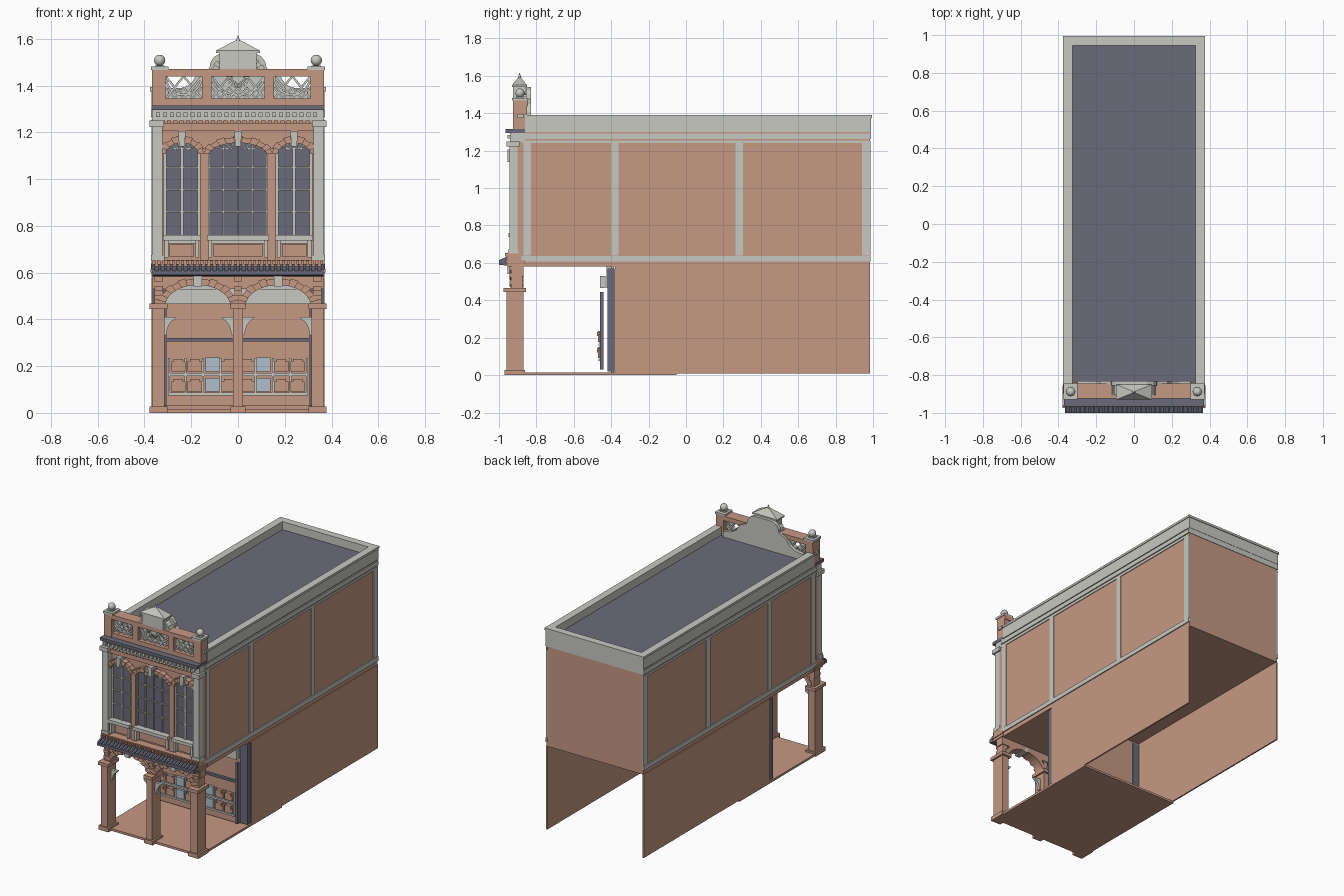
import bpy, bmesh, math
from mathutils import Matrix

if "Cube" in bpy.data.objects:
    bpy.data.objects.remove(bpy.data.objects["Cube"])

def mat(name, c):
    m = bpy.data.materials.new(name)
    m.diffuse_color = (*c, 1)
    m.use_nodes = True
    m.node_tree.nodes["Principled BSDF"].inputs["Base Color"].default_value = m.diffuse_color
    return m
BROWN = mat("terracotta", (0.56, 0.315, 0.23))
GREY = mat("pale stone", (0.58, 0.58, 0.54))
DARK = mat("slate", (0.148, 0.148, 0.195))
BLUE = mat("pale blue", (0.44, 0.53, 0.60))

def finish(name, bm, m):
    bmesh.ops.recalc_face_normals(bm, faces=bm.faces)
    me = bpy.data.meshes.new(name)
    bm.to_mesh(me)
    bm.free()
    me.materials.append(m)
    o = bpy.data.objects.new(name, me)
    bpy.context.collection.objects.link(o)
    return o

def add_prism(bm, pts, y0, y1):
    a = [bm.verts.new((x, y0, z)) for x, z in pts]
    b = [bm.verts.new((x, y1, z)) for x, z in pts]
    bm.faces.new(a)
    bm.faces.new(b[::-1])
    for i in range(len(pts)):
        j = (i + 1) % len(pts)
        bm.faces.new((a[j], a[i], b[i], b[j]))

def prisms(name, items, m):
    """items: (xz profile, y0, y1)"""
    bm = bmesh.new()
    for p, y0, y1 in items:
        add_prism(bm, p, y0, y1)
    return finish(name, bm, m)

def boxes(name, items, m):
    """items: (x0, x1, y0, y1, z0, z1)"""
    return prisms(name, [([(a, e), (b, e), (b, f), (a, f)], c, d) for a, b, c, d, e, f in items], m)

def both(items):
    """mirror boxes in x"""
    return items + [(-b, -a, c, d, e, f) for a, b, c, d, e, f in items]

def arch(cx, cz, rx, rz, t, n, y0, y1, a0=0.0):
    """voussoirs, every second one prouder"""
    out = []
    for i in range(n):
        u, v = (a0 + (math.pi - 2 * a0) * k / n for k in (i, i + 1))
        tt, dy = (t, 0) if i % 2 else (t * 0.8, 0.008)
        P = lambda a, e: (cx + (rx + e) * math.cos(a), cz + (rz + e) * math.sin(a))
        out.append(([P(u, 0), P(u, tt), P(v, tt), P(v, 0)], y0 + dy, y1))
    return out

def beam(x0, z0, x1, z1, w, y0, y1):
    l = math.hypot(x1 - x0, z1 - z0)
    nx, nz = -(z1 - z0) / l * w / 2, (x1 - x0) / l * w / 2
    return ([(x0 + nx, z0 + nz), (x1 + nx, z1 + nz), (x1 - nx, z1 - nz), (x0 - nx, z0 - nz)], y0, y1)

# ground floor shell, open at the back
boxes("porch_floor", [(-.37, .37, -.94, -.05, 0, .015)], BROWN)
boxes("ground_side_walls", both([(.36, .37, -.38, .985, .01, .58)]), BROWN)
boxes("shop_wall", [(-.36, .36, -.40, -.385, .015, .58)], BROWN)
# shopfront trim
boxes("shop_pilasters", both([(.31, .365, -.42, -.38, .02, .57), (.305, .32, -.46, -.44, .03, .445)]), DARK)
boxes("shop_transom", [(-.31, .31, -.46, -.44, .305, .32)], DARK)
boxes("shop_panel", [(-.305, .305, -.452, -.445, .03, .305)], BROWN)
boxes("shop_fascia", [(-.31, .31, -.46, -.43, .465, .53), (-.31, .31, -.425, -.40, .465, .58)], GREY)
boxes("shop_rails", [(-.3, .3, -.468, -.45, z, z + .012) for z in (.075, .158)]
      + [(x - .004, x + .004, -.462, -.45, .08, .235) for x in (-.295, -.225, -.15, -.075, 0, .075, .15, .225, .295)], GREY)
xs = [.04, .11, .185, .255]
crates = [(s * x, z) for s in (-1, 1) for x in xs for z in (.092, .178)]
boxes("shop_tiles_blue", [(x - .03, x + .03, -.47, -.45, z, z + .058) for x, z in crates if abs(x) == .11], BLUE)
boxes("shop_tiles_brown", [(x - .03, x + .03, -.47, -.45, z, z + .042) for x, z in crates if abs(x) != .11]
      + [(x - .02, x + .02, -.475, -.45, z + .03, z + .052) for x, z in crates if abs(x) != .11], BROWN)

# arcade piers with bases and capitals
pier = []
for x, w in ((-.34, .026), (0, .021), (.34, .026)):
    pier += [(x - w, x + w, -.96, -.87, .02, .45), (x - w - .012, x + w + .012, -.97, -.86, 0, .028),
             (x - w - .012, x + w + .012, -.975, -.855, .445, .467)]
    pier += [(x - w * .7, x + w * .7, -.935 - k % 2 * .01, -.875, .467 + k * .019, .486 + k * .019) for k in range(6)]
boxes("arcade_piers", pier, BROWN)
arches = []
band = [(.365, .585), (-.365, .585)]
for cx in (-.172, .172):
    arches += arch(cx, .455, .14, .092, .034, 15, -.945, -.87)
for i in range(61):
    x = -.365 + .73 * i / 60
    d = min(1, abs(abs(x) - .172) / .15)
    band.append((x, max(.53, .455 + .1 * math.sqrt(1 - d * d))))
prisms("arcade_arches", arches, BROWN)
prisms("arcade_beam", [(band, -.93, -.87)], BROWN)
boxes("arcade_keystones", both([(.155, .19, -.955, -.87, .54, .587)]), GREY)
# curved brackets beside the piers
br = []
for x, s in ((-.314, 1), (-.021, -1), (.021, 1), (.314, -1)):
    pts = [(x, .33), (x, .41), (x + s * .048, .41)]
    pts += [(x + s * (.048 - .04 * math.sin(a)), .33 + .07 * math.cos(a)) for a in (.15, .5, .85, 1.2, 1.5)]
    br.append((pts, -.925, -.905))
prisms("arcade_brackets", br, GREY)

# upper storey body, parapet ring and roof
boxes("upper_body", [(-.365, .365, -.87, .985, .58, 1.32)], BROWN)
boxes("roof", [(-.33, .33, -.84, .955, 1.32, 1.335)], DARK)
boxes("parapet", both([(.325, .37, -.86, .99, 1.30, 1.375), (.325, .375, -.86, .995, 1.375, 1.39)])
      + [(-.325, .325, .945, .99, 1.30, 1.375), (-.325, .325, .945, .995, 1.375, 1.39)], GREY)
boxes("side_cornice", both([(.36, .37, -.88, .987, 1.24, 1.255), (.36, .372, -.88, .987, 1.263, 1.293)])
      + [(-.37, .37, .98, .988, 1.263, 1.30)], GREY)
boxes("side_pilasters", both([(.36, .37, a, a + w, .64, 1.24) for a, w in ((-.87, .04), (-.40, .04), (.265, .04), (.94, .046))]
      + [(.36, .372, -.88, .987, .608, .638)]), GREY)

# canopy over the arcade
boxes("canopy_base", [(-.37, .37, -.955, -.86, .582, .655), (-.375, .375, -.965, -.86, .60, .615)]
      + [(-.365 + i * .0205, -.353 + i * .0205, -.968, -.95, .635, .652) for i in range(36)], BROWN)
bm = bmesh.new()
def slab(x0, x1, lift):
    p = [(-.95, .628 + lift), (-1, .607 + lift), (-1, .59), (-.95, .585)]
    a, b = ([bm.verts.new((x, y, z)) for y, z in p] for x in (x0, x1))
    bm.faces.new(a)
    bm.faces.new(b[::-1])
    for i in range(4):
        j = (i + 1) % 4
        bm.faces.new((a[j], a[i], b[i], b[j]))
slab(-.366, .366, 0)
for i in range(30):
    x = -.36 + i * .72 / 29
    slab(x - .005, x + .005, .008)
finish("canopy_tiles", bm, DARK)

# upper facade wall, corner columns
boxes("facade_wall", [(-.365, .365, -.90, -.87, .65, 1.25), (-.325, .325, -.925, -.87, 1.205, 1.24)]
      + both([(.127, .163, -.925, -.87, .65, 1.13)]), BROWN)
boxes("corner_columns", both([(.322, .367, -.945, -.90, .65, 1.225), (.315, .372, -.95, -.895, .65, .675),
      (.316, .378, -.96, -.89, 1.222, 1.25)]), GREY)
glass, bars, heads, keys, sills, aprons = [], [], [], [], [], []
for cx, w, cols in ((-.24, .072, 2), (0, .125, 4), (.24, .072, 2)):
    top = [(cx + w * math.cos(a), 1.10 + .055 * math.sin(a)) for a in [math.pi * k / 12 for k in range(13)]]
    glass.append(([(cx - w, .755), (cx + w, .755)] + top, -.907, -.899))
    # mullions, glazing bars and frame
    for i in range(cols + 1):
        x = cx - w + 2 * w * i / cols
        t = .006 if i in (0, cols) or cols == 2 else .003
        bars.append(([(x - t, .755), (x + t, .755), (x + t, 1.135), (x - t, 1.135)], -.916, -.90))
    for z in (.86, .955, 1.05):
        bars.append(beam(cx - w, z, cx + w, z, .006, -.914, -.90))
    # fan-shaped tracery in the arch head
    for k in range(1, 10):
        a = math.pi * k / 10
        bars.append(beam(cx + .35 * w * math.cos(a), 1.125 + .004 * math.sin(a), cx + .9 * w * math.cos(a),
                         1.125 + .045 * math.sin(a), .006, -.92, -.90))
    heads += arch(cx, 1.10, w, .055, .03, 11 if cols > 2 else 9, -.94, -.89, .12)
    keys.append(([(cx - .012, 1.14), (cx + .012, 1.14), (cx + .016, 1.205), (cx - .016, 1.205)], -.955, -.89))
    # sill and apron below
    sills += [(cx - w - .008, cx + w + .008, -.95, -.89, .738, .76), (cx - w, cx + w, -.925, -.89, .725, .738)]
    sills += [(cx + s * (w - .006) - .008, cx + s * (w - .006) + .008, -.94, -.89, .665, .74) for s in (-1, 1)]
    aprons.append((cx - w + .02, cx + w - .02, -.915, -.89, .67, .72))
prisms("window_glass", glass, DARK)
prisms("window_bars", bars, GREY)
prisms("window_arches", heads, BROWN)
prisms("window_keystones", keys, GREY)
boxes("window_sills", sills, GREY)
boxes("window_aprons", aprons, BROWN)

# main cornice
boxes("main_cornice", [(-.366, .366, -.94, -.86, 1.25, 1.295)]
      + [(-.35 + i * .0292, -.333 + i * .0292, -.955, -.93, 1.265, 1.285) for i in range(24)], GREY)
boxes("cornice_dentils", [(-.315 + i * .0269, -.301 + i * .0269, -.935, -.89, 1.238, 1.252) for i in range(24)], BROWN)
boxes("cornice_cap", [(-.37, .37, -.965, -.86, 1.295, 1.315)], DARK)

# roof balustrade with three latticed openings
holes = [(-.31, -.155), (-.113, .113), (.155, .31)]
boxes("balustrade", [(-.36, .36, -.92, -.85, 1.315, 1.345), (-.365, .365, -.925, -.845, 1.44, 1.47)]
      + both([(.113, .155, -.92, -.85, 1.34, 1.445), (.31, .367, -.925, -.85, 1.315, 1.47)]), BROWN)
lat = []
for a, b in holes:
    n = 3 if b - a > .2 else 2
    s = (b - a) / n
    for i in range(n):
        x = a + i * s
        lat += [beam(x, 1.345, x + s, 1.44, .009, -.90, -.875), beam(x, 1.44, x + s, 1.345, .009, -.895, -.87)]
        lat += [beam(x, 1.392, x + s / 2, 1.345, .008, -.9, -.875), beam(x + s / 2, 1.345, x + s, 1.392, .008, -.9, -.875)]
    m, r = (a + b) / 2, (b - a) / 2
    arc = [(m + r * math.cos(t), 1.44 - .08 * math.sin(t)) for t in [math.pi * k / 10 for k in range(11)]]
    lat += [beam(*p, *q, .01, -.905, -.87) for p, q in zip(arc, arc[1:])]
fan = [(.05 * math.cos(math.pi * k / 10), 1.44 - .05 * math.sin(math.pi * k / 10)) for k in range(11)]
lat += [beam(0, 1.44, *p, .007, -.91, -.875) for p in fan]
prisms("balustrade_lattice", lat, GREY)
boxes("balustrade_caps", both([(.298, .372, -.93, -.845, 1.467, 1.482), (.315, .355, -.91, -.87, 1.48, 1.487),
      (.36, .376, -.90, -.87, 1.375, 1.395)]), GREY)
bm = bmesh.new()
for x in (-.335, .335):
    bmesh.ops.create_uvsphere(bm, u_segments=20, v_segments=12, radius=.024, matrix=Matrix.Translation((x, -.888, 1.508)))
for f in bm.faces:
    f.smooth = True
finish("ball_finials", bm, GREY)

# curved gable behind the balustrade
half = [(.30, 1.33), (.30, 1.375), (.24, 1.385), (.20, 1.41), (.175, 1.45), (.14, 1.465), (.122, 1.475),
        (.118, 1.50), (.10, 1.525), (.07, 1.54)]
prisms("curved_gable", [(half + [(-x, z) for x, z in half[::-1]], -.855, -.83)], GREY)
# scrolls and pavilion crown
prisms("crown_scrolls", arch(0, 1.455, .088, .05, .03, 14, -.905, -.85), GREY)
boxes("crown_block", [(-.08, .08, -.925, -.855, 1.465, 1.545), (-.095, .095, -.93, -.85, 1.54, 1.55)], GREY)
bm = bmesh.new()
base = [bm.verts.new((x, y, 1.55)) for x, y in ((-.095, -.93), (.095, -.93), (.095, -.85), (-.095, -.85))]
topv = [bm.verts.new((x, y, 1.592)) for x, y in ((-.012, -.897), (.012, -.897), (.012, -.883), (-.012, -.883))]
bm.faces.new(base[::-1])
bm.faces.new(topv)
for i in range(4):
    j = (i + 1) % 4
    bm.faces.new((base[i], base[j], topv[j], topv[i]))
bmesh.ops.create_cone(bm, cap_ends=True, segments=12, radius1=.011, radius2=.001, depth=.03,
                      matrix=Matrix.Translation((0, -.89, 1.6)))
finish("crown_roof", bm, GREY)
